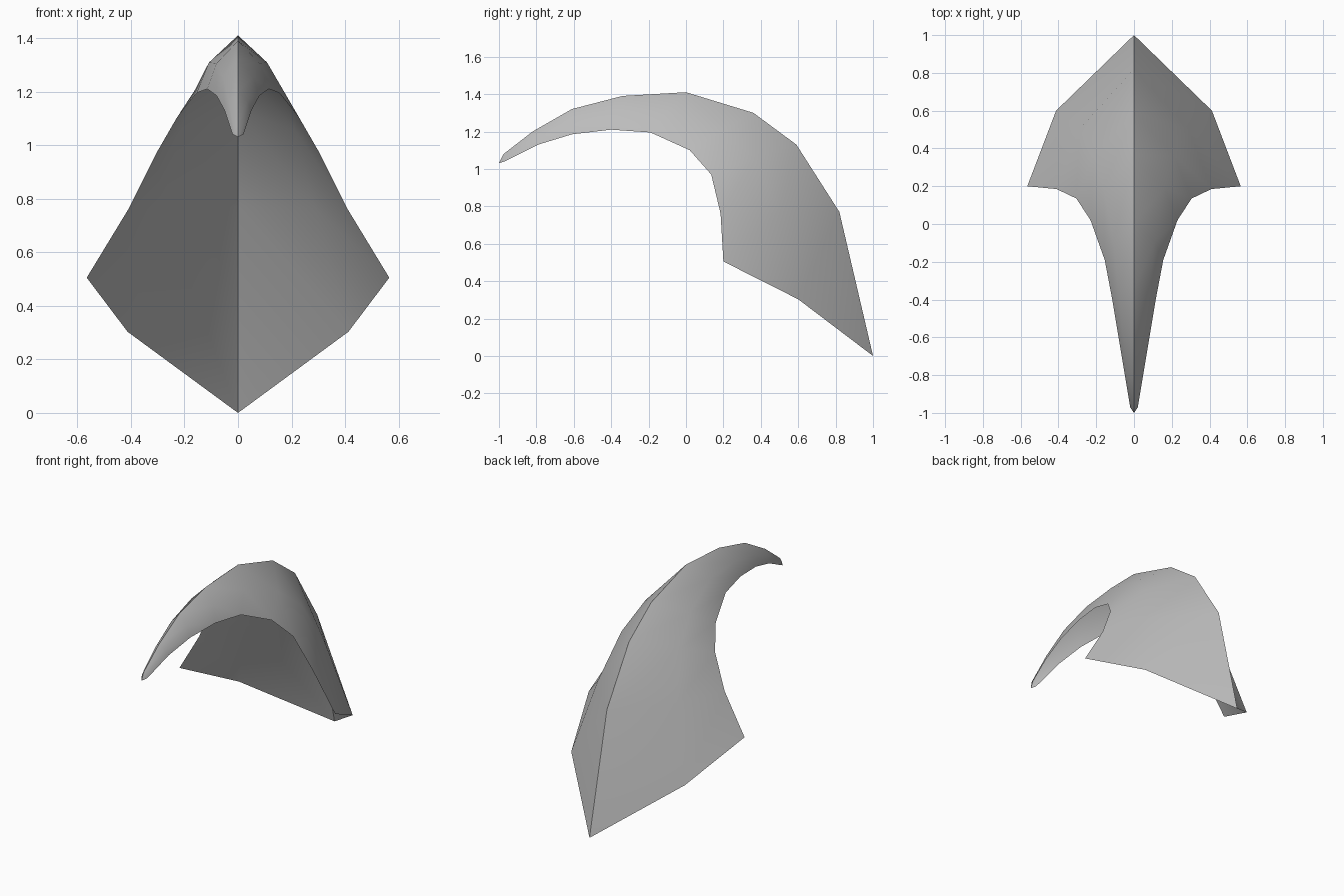
import bpy
import bmesh
from mathutils import Vector

# Remove the default cube only
cube = bpy.data.objects.get("Cube")
if cube:
    bpy.data.objects.remove(cube, do_unlink=True)

# Plain grey material
GREY = (0.5, 0.5, 0.5, 1.0)
grey = bpy.data.materials.new("plain grey")
grey.use_nodes = True
grey.diffuse_color = GREY
grey.node_tree.nodes["Principled BSDF"].inputs["Base Color"].default_value = GREY

# Ridge profile (y, z), from the rear foot over the top to the front tip
ridge = [(1, 0), (.82, .77), (.59, 1.13), (.36, 1.3), (0, 1.41),
         (-.34, 1.39), (-.61, 1.32), (-.82, 1.2), (-.975, 1.08), (-1, 1.03)]

# Matching lower rim on the left side (x, y, z)
rim = [(.565, .2, .505), (.41, .185, .76), (.305, .135, .97), (.23, .02, 1.1),
       (.155, -.19, 1.195), (.115, -.4, 1.21), (.08, -.61, 1.185),
       (.05, -.79, 1.13), (.02, -.97, 1.04), (0, -1, 1.03)]


def cross_section(index):
    """Five points across the shell, bulging outward between ridge and rim."""
    top = Vector((0, *ridge[index]))
    low = Vector(rim[index])
    mid = (top + low) / 2
    mid.x = low.x * (.73 if index == 0 else .7)
    mid.z += (top.z - low.z) * (-.1 if index == 0 else .03)
    half = [low, mid]
    flip = Vector((-1, 1, 1))
    return half + [top] + [point * flip for point in reversed(half)]


# Curved open shell, lofted through the cross-sections
bm = bmesh.new()
rows = [[bm.verts.new(p) for p in cross_section(i)] for i in range(len(ridge))]
for row, following in zip(rows, rows[1:]):
    for j in range(len(row) - 1):
        face = bm.faces.new((row[j], row[j + 1], following[j + 1], following[j]))
        face.smooth = True

# Keep the central ridge crisp and close the front tip
for row, following in zip(rows, rows[1:]):
    bm.edges.get((row[2], following[2])).smooth = False
bmesh.ops.remove_doubles(bm, verts=rows[-1], dist=.001)
bmesh.ops.recalc_face_normals(bm, faces=bm.faces[:])
bm.normal_update()
if sum(face.normal.z for face in bm.faces) < 0:
    bmesh.ops.reverse_faces(bm, faces=bm.faces[:])

mesh = bpy.data.meshes.new("curved_hook_shell")
bm.to_mesh(mesh)
bm.free()
mesh.materials.append(grey)
shell = bpy.data.objects.new("curved_hook_shell", mesh)
bpy.context.collection.objects.link(shell)
